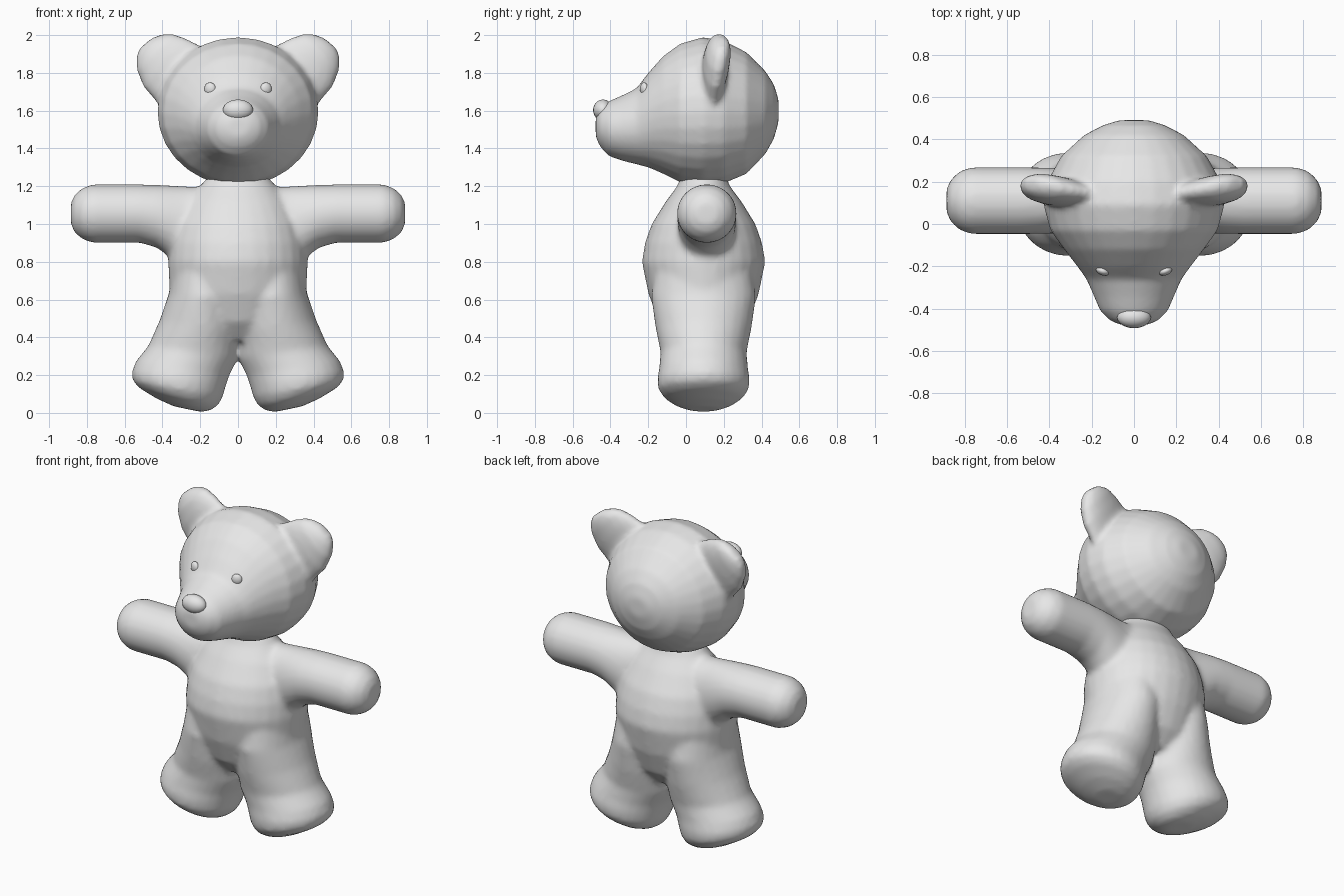
import bpy, bmesh, math
from mathutils import Vector

fur = bpy.data.materials.new("light grey")
fur.diffuse_color = (0.8, 0.8, 0.8, 1)


def loft(bm, rings, n=28):
    """Closed skin over elliptical rings given as (centre, half axis, half axis)."""
    loops = []
    for c, u, v in rings:
        c, u, v = Vector(c), Vector(u), Vector(v)
        loops.append([bm.verts.new(c + u * math.cos(2 * math.pi * i / n)
                                   + v * math.sin(2 * math.pi * i / n)) for i in range(n)])
    for a, b in zip(loops, loops[1:]):
        for i in range(n):
            j = (i + 1) % n
            bm.faces.new((a[i], a[j], b[j], b[i]))
    bm.faces.new(loops[0])
    bm.faces.new(loops[-1])


def limb(bm, side, rows):
    """Loft from rows of (x0, z0, x1, z1, y centre, y depth) edge points."""
    loft(bm, [((side * (x0 + x1) / 2, y, (z0 + z1) / 2),
               (side * (x1 - x0) / 2, 0, (z1 - z0) / 2), (0, d, 0))
              for x0, z0, x1, z1, y, d in rows])


def finish(name, bm, voxel=None, smooth=5):
    bmesh.ops.recalc_face_normals(bm, faces=bm.faces)
    me = bpy.data.meshes.new(name)
    bm.to_mesh(me)
    bm.free()
    me.materials.append(fur)
    for p in me.polygons:
        p.use_smooth = True
    ob = bpy.data.objects.new(name, me)
    bpy.context.collection.objects.link(ob)
    if voxel:  # melt the overlapping parts into one soft skin
        r = ob.modifiers.new("merge", 'REMESH')
        r.mode = 'VOXEL'
        r.voxel_size = voxel
        r.use_smooth_shade = True
        s = ob.modifiers.new("soften", 'SMOOTH')
        s.factor = 0.5
        s.iterations = smooth
    return ob


# Body: torso, arms and legs
bm = bmesh.new()
torso = [(1.25, .16, .12), (1.20, .20, .14), (1.12, .27, .20), (1.0, .335, .275),
         (.9, .36, .31), (.8, .37, .327), (.63, .362, .292), (.48, .29, .235), (.38, .16, .15)]
loft(bm, [((0, .093, z), (w, 0, 0), (0, d, 0)) for z, w, d in torso])

arm = [(.10, .90, .10, 1.19, .11, .13), (.28, .76, .28, 1.20, .11, .15),
       (.37, .83, .37, 1.205, .11, .155), (.43, .875, .43, 1.207, .11, .157),
       (.52, .90, .52, 1.21, .11, .158), (.77, .90, .77, 1.21, .11, .158),
       (.825, .92, .825, 1.19, .11, .138), (.865, .955, .865, 1.155, .11, .10),
       (.885, 1.0, .885, 1.11, .11, .055)]
leg = [(.01, .78, .34, .80, .093, .25), (-.01, .60, .367, .63, .093, .278),
       (-.01, .42, .415, .49, .093, .255), (.0, .29, .475, .355, .093, .228),
       (.045, .20, .54, .275, .093, .235), (.065, .14, .563, .215, .093, .245),
       (.08, .085, .558, .17, .093, .24), (.105, .04, .52, .13, .093, .21),
       (.145, .014, .43, .075, .093, .15), (.19, .004, .34, .035, .093, .08)]
for side in (1, -1):
    limb(bm, side, arm)
    limb(bm, side, leg)
finish("body", bm, 0.018)

# Head: skull running forward into the muzzle, plus ears
bm = bmesh.new()
head = [(.49, 1.66, 1.54, .07), (.465, 1.74, 1.45, .15), (.42, 1.81, 1.37, .235),
        (.32, 1.91, 1.265, .345), (.2, 1.97, 1.215, .41), (.09, 1.99, 1.20, .428),
        (-.03, 1.955, 1.22, .395), (-.12, 1.89, 1.265, .33), (-.2, 1.80, 1.30, .268),
        (-.26, 1.72, 1.315, .225), (-.34, 1.68, 1.335, .19), (-.41, 1.65, 1.36, .16),
        (-.455, 1.615, 1.41, .115), (-.478, 1.57, 1.46, .06)]
loft(bm, [((0, y, (t + b) / 2), (w, 0, 0), (0, 0, (t - b) / 2)) for y, t, b, w in head])
ear = [(.12, 1.86, .32, 1.58, .14, .06), (.20, 1.945, .42, 1.63, .145, .065),
       (.28, 1.985, .50, 1.725, .16, .07), (.345, 2.007, .535, 1.81, .172, .066),
       (.40, 2.005, .54, 1.875, .182, .05), (.455, 1.985, .525, 1.925, .187, .028)]
for side in (1, -1):
    limb(bm, side, ear)
finish("head", bm, 0.016, 4)


def ellipsoid(name, loc, size, turn=0):
    bm = bmesh.new()
    bmesh.ops.create_uvsphere(bm, u_segments=20, v_segments=12, radius=1)
    ob = finish(name, bm)
    ob.location, ob.scale = loc, size
    ob.rotation_euler = (0, 0, turn)


# Nose and eyes
ellipsoid("nose", (0, -.44, 1.603), (.08, .052, .056))
for side, name in ((1, "right_eye"), (-1, "left_eye")):
    ellipsoid(name, (side * .148, -.222, 1.715), (.032, .02, .034), side * .35)
